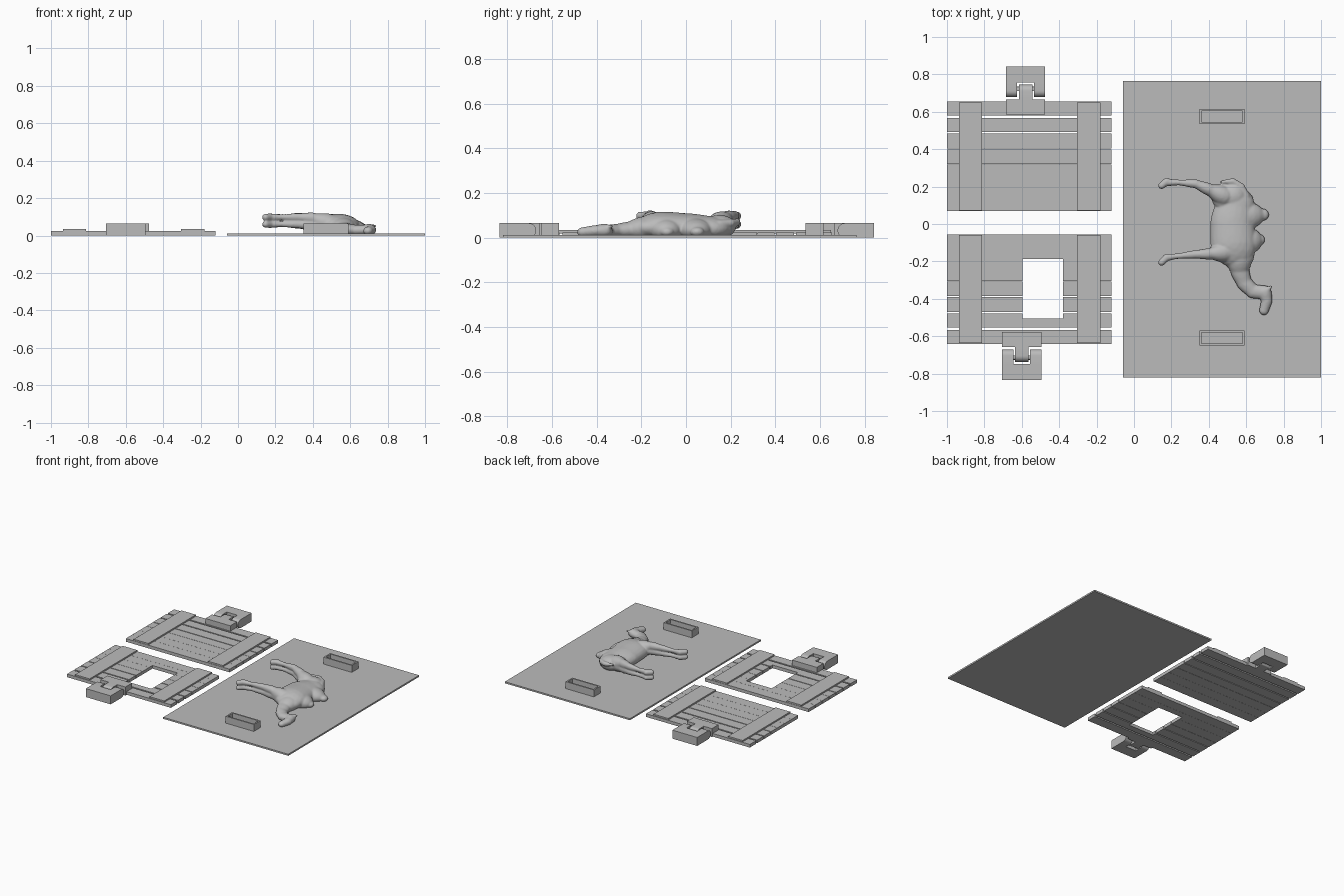
import bpy, bmesh, math
from mathutils import Vector, Matrix

if "Cube" in bpy.data.objects:
    bpy.data.objects.remove(bpy.data.objects["Cube"])

grey = bpy.data.materials.new("plain_grey")
grey.use_nodes = True
colour = (0.5, 0.5, 0.5, 1)
grey.diffuse_color = colour
grey.node_tree.nodes["Principled BSDF"].inputs["Base Color"].default_value = colour


def finish(name, bm):
    bmesh.ops.recalc_face_normals(bm, faces=bm.faces)
    mesh = bpy.data.meshes.new(name)
    bm.to_mesh(mesh)
    bm.free()
    mesh.materials.append(grey)
    ob = bpy.data.objects.new(name, mesh)
    bpy.context.collection.objects.link(ob)
    return ob


def add_box(bm, x0, x1, y0, y1, z0, z1):
    y0, y1 = min(y0, y1), max(y0, y1)
    m = Matrix.Translation(((x0 + x1) / 2, (y0 + y1) / 2, (z0 + z1) / 2))
    m = m @ Matrix.Diagonal((x1 - x0, y1 - y0, z1 - z0, 1))
    bmesh.ops.create_cube(bm, size=1, matrix=m)


def box(name, *ends):
    bm = bmesh.new()
    add_box(bm, *ends)
    return finish(name, bm)


def add_knuckle(bm, x0, x1, y_flat, y_round, h):
    # Bar along y whose y_round end is a half cylinder
    r = h / 2
    s = 1 if y_round > y_flat else -1
    pts = [(y_flat, 0), (y_flat, h)]
    for i in range(13):
        a = math.pi / 2 - math.pi * i / 12
        pts.append((y_round - s * r + s * r * math.cos(a), r + r * math.sin(a)))
    face = bm.faces.new([bm.verts.new((x0, y, z)) for y, z in pts])
    new = bmesh.ops.extrude_face_region(bm, geom=[face])["geom"]
    bmesh.ops.translate(bm, vec=(x1 - x0, 0, 0),
                        verts=[v for v in new if isinstance(v, bmesh.types.BMVert)])


# Base plate and its two open sockets
H = 0.065
box("base_plate", -0.06, 1.0, -0.82, 0.765, 0, 0.012)
for name, y0, y1 in (("back_socket", 0.535, 0.615), ("front_socket", -0.65, -0.57)):
    bm = bmesh.new()
    x0, x1, t = 0.35, 0.59, 0.011
    add_box(bm, x0, x1, y0, y0 + t, 0.006, H)
    add_box(bm, x0, x1, y1 - t, y1, 0.006, H)
    add_box(bm, x0, x0 + t, y0 + t, y1 - t, 0.006, H)
    add_box(bm, x1 - t, x1, y0 + t, y1 - t, 0.006, H)
    finish(name, bm)

# Plank panels: s mirrors front and back, gaps widen towards the outer edge
edges = (0, 0.08, 0.165, 0.25, 0.33, 0.418, 0.503, 0.585)
gaps = (0, 0.001, 0.001, 0.002, 0.006, 0.009, 0.012, 0)


def panel(name, start, s, window=None):
    bm = bmesh.new()
    for i in range(7):
        y0 = start + s * (edges[i] + gaps[i] / 2)
        y1 = start + s * (edges[i + 1] - gaps[i + 1] / 2)
        a, b = min(y0, y1), max(y0, y1)
        if not window or b < window[2] or a > window[3]:
            add_box(bm, -1, -0.12, a, b, 0, 0.024)
            continue
        wx0, wx1, wy0, wy1 = window
        add_box(bm, -1, wx0, a, b, 0, 0.024)
        add_box(bm, wx1, -0.12, a, b, 0, 0.024)
        if a < wy0:
            add_box(bm, wx0, wx1, a, wy0, 0, 0.024)
        if b > wy1:
            add_box(bm, wx0, wx1, wy1, b, 0, 0.024)
    finish(name + "_planks", bm)
    for side, x0, x1 in (("right", -0.935, -0.812), ("left", -0.305, -0.18)):
        box(name + "_" + side + "_batten", x0, x1, start + s * 0.003,
            start + s * 0.58, 0.02, 0.035)


panel("back_panel", 0.07, 1)
panel("front_panel", -0.057, -1, (-0.595, -0.38, -0.505, -0.187))


# Hinged clips on the outer edge of each panel
def clip(name, x, y, s):
    bm = bmesh.new()
    add_box(bm, x - 0.105, x + 0.105, y, y + s * 0.08, 0, H)
    add_knuckle(bm, x - 0.036, x + 0.036, y + s * 0.08, y + s * 0.16, H)
    finish(name + "_tab", bm)
    bm = bmesh.new()
    add_box(bm, x - 0.105, x + 0.105, y + s * 0.172, y + s * 0.258, 0, H)
    for x0, x1 in ((x - 0.105, x - 0.045), (x + 0.045, x + 0.105)):
        add_knuckle(bm, x0, x1, y + s * 0.172, y + s * 0.094, H)
    add_knuckle(bm, x - 0.05, x + 0.05, y + s * 0.127, y + s * 0.127 + s * 0.022, 0.02)
    finish(name + "_block", bm)


clip("back_clip", -0.58, 0.585, 1)
clip("front_clip", -0.6, -0.577, -1)

# Two-humped animal lying on its side, fused from tapered limbs
body = bmesh.new()


def blob(p, r, flat=1.0):
    m = Matrix.Translation(p) @ Matrix.Diagonal((r, r, r * flat, 1))
    for v in bmesh.ops.create_icosphere(body, subdivisions=3, radius=1, matrix=m)["verts"]:
        v.co.z = max(v.co.z, 0.005)


def limb(points, flat=1.0, steps=7):
    for a, b in zip(points, points[1:]):
        for i in range(steps + 1):
            t = i / steps
            e = t * t * (3 - 2 * t)
            blob(Vector(a[:3]).lerp(Vector(b[:3]), t), a[3] + (b[3] - a[3]) * e, flat)


# Torso, chest, haunch and humps
limb([(0.54, 0.1, 0.04, 0.105), (0.525, 0, 0.045, 0.118),
      (0.53, -0.1, 0.05, 0.122), (0.555, -0.16, 0.045, 0.09)], 0.55)
limb([(0.53, 0.15, 0.05, 0.075), (0.48, 0.14, 0.055, 0.065)], 0.7)
for tip in ((0.69, 0.05), (0.668, -0.085)):
    limb([(0.6, tip[1] - 0.005, 0.035, 0.075), (tip[0], tip[1], 0.026, 0.032)], 0.7)

# Neck and head
limb([(0.56, -0.18, 0.042, 0.072), (0.565, -0.25, 0.035, 0.05),
      (0.59, -0.315, 0.03, 0.042), (0.635, -0.36, 0.028, 0.038),
      (0.685, -0.365, 0.03, 0.038)], 0.75)
limb([(0.7, -0.365, 0.032, 0.036), (0.71, -0.41, 0.03, 0.03),
      (0.695, -0.462, 0.025, 0.026)], 0.85)
limb([(0.715, -0.35, 0.045, 0.014), (0.732, -0.335, 0.052, 0.008)])

# Legs, stacked in near and far pairs
for z in (0.06, 0.098):
    limb([(0.48, 0.15, 0.06, 0.055), (0.4, 0.185, z * 0.9, 0.033),
          (0.33, 0.215, z, 0.024), (0.24, 0.222, z, 0.016), (0.18, 0.222, z, 0.019)])
    limb([(0.175, 0.228, z, 0.02), (0.148, 0.205, z, 0.019)])
    limb([(0.49, -0.15, 0.06, 0.055), (0.4, -0.16, z * 0.95, 0.03),
          (0.32, -0.163, z, 0.022), (0.23, -0.172, z, 0.015), (0.18, -0.178, z, 0.019)])
    limb([(0.175, -0.178, z, 0.02), (0.148, -0.205, z, 0.019)])

# Tail
limb([(0.6, 0.15, 0.06, 0.02), (0.575, 0.2, 0.065, 0.018),
      (0.53, 0.228, 0.07, 0.017), (0.47, 0.225, 0.075, 0.01)])

animal = finish("lying_animal", body)
remesh = animal.modifiers.new("fuse", "REMESH")
remesh.mode = "VOXEL"
remesh.voxel_size = 0.006
remesh.use_smooth_shade = True
soften = animal.modifiers.new("soften", "SMOOTH")
soften.factor = 0.5
soften.iterations = 4

# Round knuckles are smooth, corners stay crisp
bpy.ops.object.select_all(action="DESELECT")
for ob in bpy.context.collection.objects:
    if ob.type == "MESH" and "clip" in ob.name:
        ob.select_set(True)
        bpy.context.view_layer.objects.active = ob
bpy.ops.object.shade_smooth_by_angle(angle=math.radians(35))
